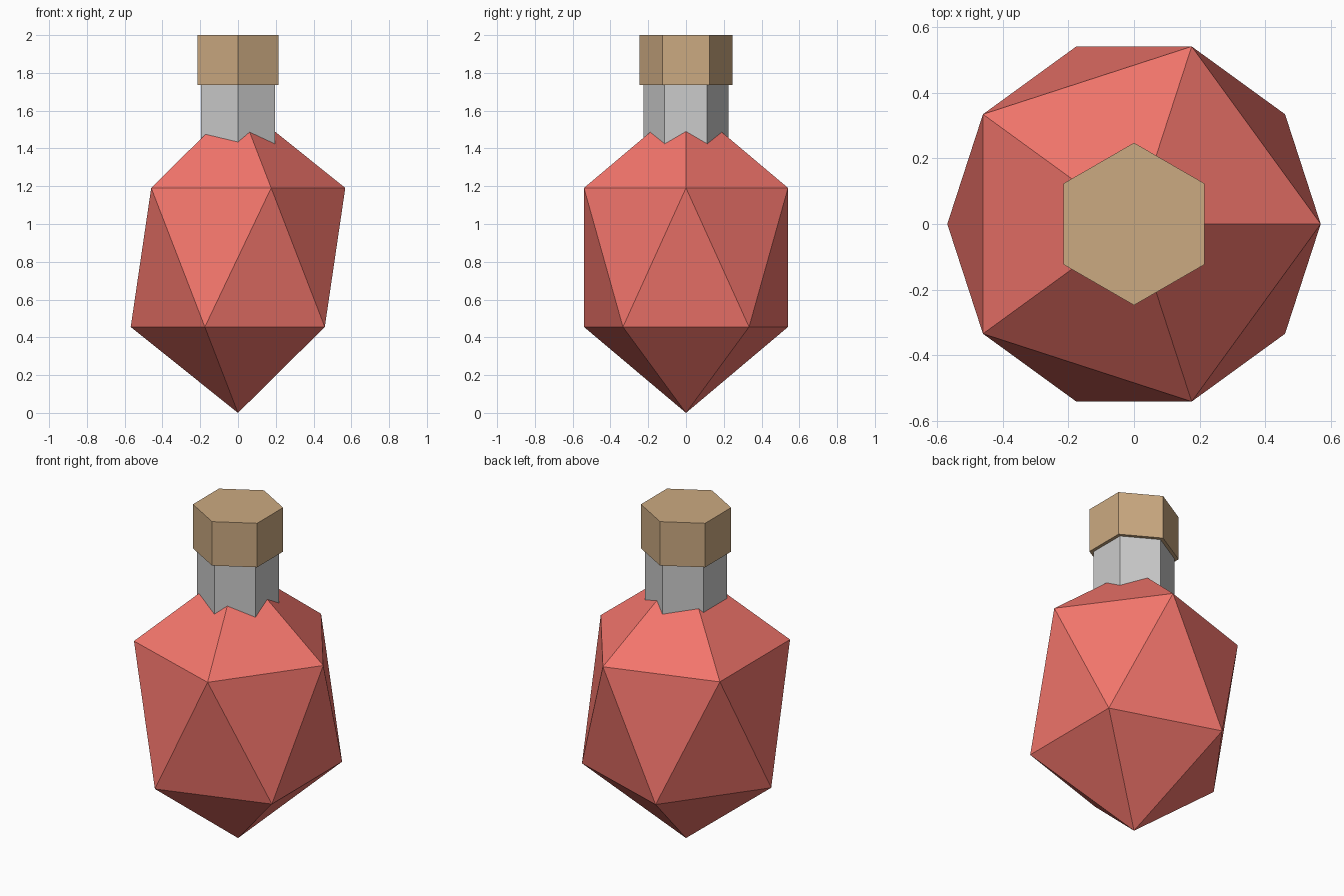
import bpy

if "Cube" in bpy.data.objects:
    bpy.data.objects.remove(bpy.data.objects["Cube"])


def material(name, rgb):
    m = bpy.data.materials.new(name)
    m.diffuse_color = (*rgb, 1.0)
    m.use_nodes = True
    m.node_tree.nodes["Principled BSDF"].inputs["Base Color"].default_value = m.diffuse_color
    return m


def hex_prism(name, radius, z0, z1, mat=None):
    bpy.ops.mesh.primitive_cylinder_add(
        vertices=6, radius=radius, depth=z1 - z0, location=(0, 0, (z0 + z1) / 2))
    ob = bpy.context.object
    ob.name = name
    if mat:
        ob.data.materials.append(mat)
    return ob


# Faceted flask body: a twenty-sided solid stretched upwards
HALF_HEIGHT = 0.823
bpy.ops.mesh.primitive_ico_sphere_add(
    subdivisions=1, radius=1, location=(0, 0, HALF_HEIGHT))
body = bpy.context.object
body.name = "flask_body"
body.scale = (0.635, 0.635, HALF_HEIGHT)
bpy.ops.object.transform_apply(location=False, rotation=False, scale=True)
body.data.materials.append(material("red_liquid", (0.9, 0.18, 0.15)))

# Glass neck, sunk into the body
hex_prism("neck", 0.225, 1.30, 1.75)

# Cork stopper
hex_prism("stopper", 0.247, 1.735, 2.0, material("cork", (0.60, 0.40, 0.22)))
